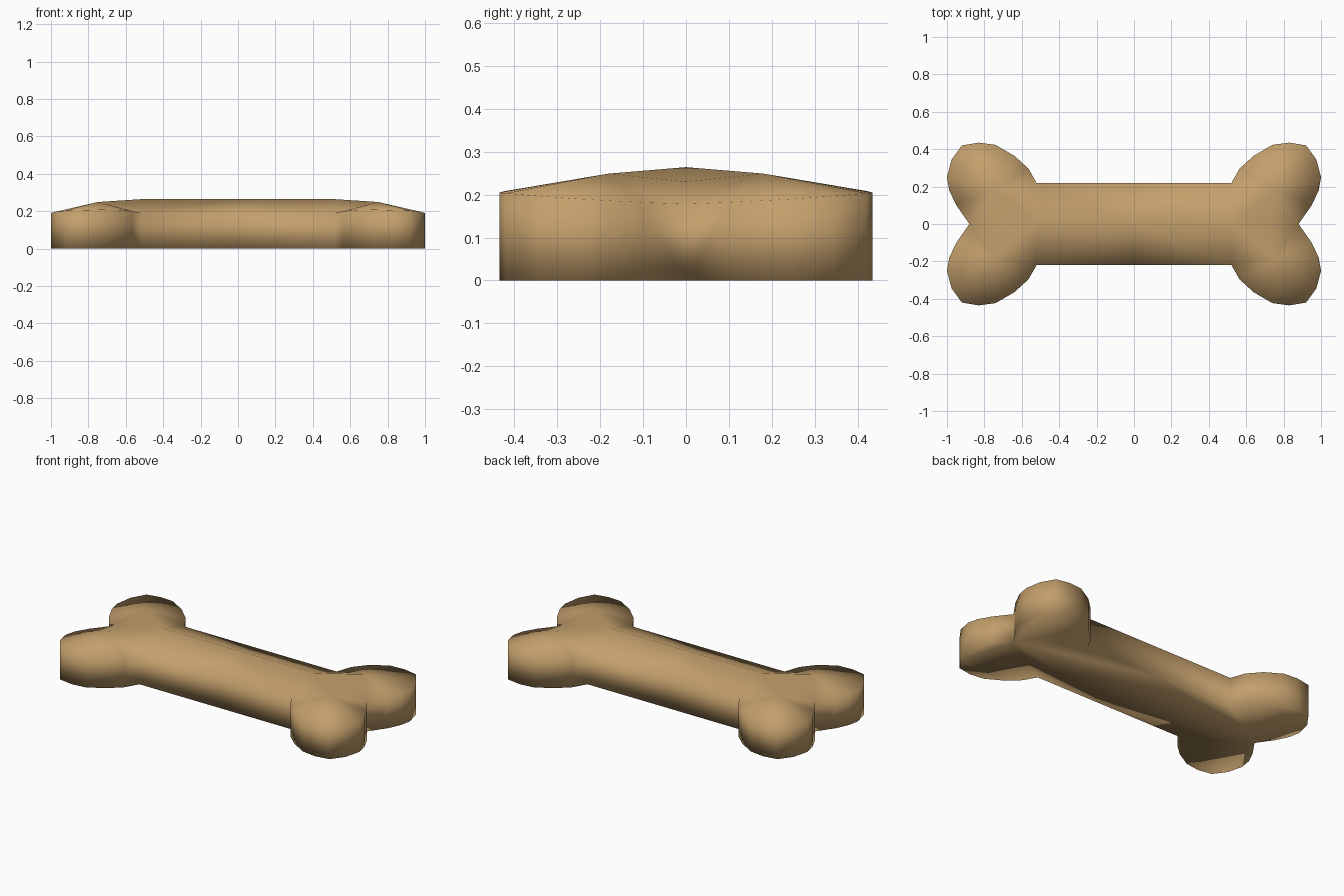
import bpy, bmesh

if "Cube" in bpy.data.objects:
    bpy.data.objects.remove(bpy.data.objects["Cube"])

# Rim of one knob, from the shaft corner round to the end notch
rim = [(0.52, 0.218, 0.19), (0.565, 0.297, 0.20), (0.64, 0.365, 0.207),
       (0.74, 0.423, 0.208), (0.83, 0.435, 0.205), (0.92, 0.42, 0.203),
       (0.975, 0.345, 0.197), (1.0, 0.25, 0.19), (0.988, 0.18, 0.186),
       (0.95, 0.10, 0.182), (0.88, 0.0, 0.178)]

bm = bmesh.new()
top = [bm.verts.new(p) for p in [(0, 0.218, 0.19)] + rim]
low = [bm.verts.new((v.co.x, v.co.y, 0)) for v in top]
ridge_mid = bm.verts.new((0, 0, 0.264))
ridge_end = bm.verts.new((0.52, 0, 0.264))
apex = bm.verts.new((0.75, 0.18, 0.249))
valley = bm.verts.new((0.75, 0, 0.23))
base_mid = bm.verts.new((0, 0, 0))

# Side walls
for i in range(len(top) - 1):
    bm.faces.new((top[i], top[i + 1], low[i + 1], low[i]))
# Sloping shaft top, then the knob fan and the ridge that forks into it
bm.faces.new((ridge_mid, ridge_end, top[1], top[0]))
for i in range(1, len(top) - 1):
    bm.faces.new((apex, top[i + 1], top[i]))
bm.faces.new((apex, valley, top[-1]))
bm.faces.new((apex, ridge_end, valley))
bm.faces.new((apex, top[1], ridge_end))
# Flat underside
bm.faces.new([base_mid] + low)

# Mirror the quarter to all four corners
for axis in (0, 1):
    src = bm.verts[:] + bm.edges[:] + bm.faces[:]
    dup = bmesh.ops.duplicate(bm, geom=src)["geom"]
    for v in dup:
        if isinstance(v, bmesh.types.BMVert):
            v.co[axis] *= -1
    bmesh.ops.remove_doubles(bm, verts=bm.verts[:], dist=0.0005)
bmesh.ops.recalc_face_normals(bm, faces=bm.faces[:])
for f in bm.faces:
    f.smooth = True

mesh = bpy.data.meshes.new("bone")
bm.to_mesh(mesh)
bm.free()
bone = bpy.data.objects.new("bone", mesh)
bpy.context.collection.objects.link(bone)

# Biscuit tan
tan = bpy.data.materials.new("biscuit_tan")
tan.diffuse_color = (0.55, 0.35, 0.15, 1)
tan.use_nodes = True
tan.node_tree.nodes["Principled BSDF"].inputs["Base Color"].default_value = tan.diffuse_color
mesh.materials.append(tan)
